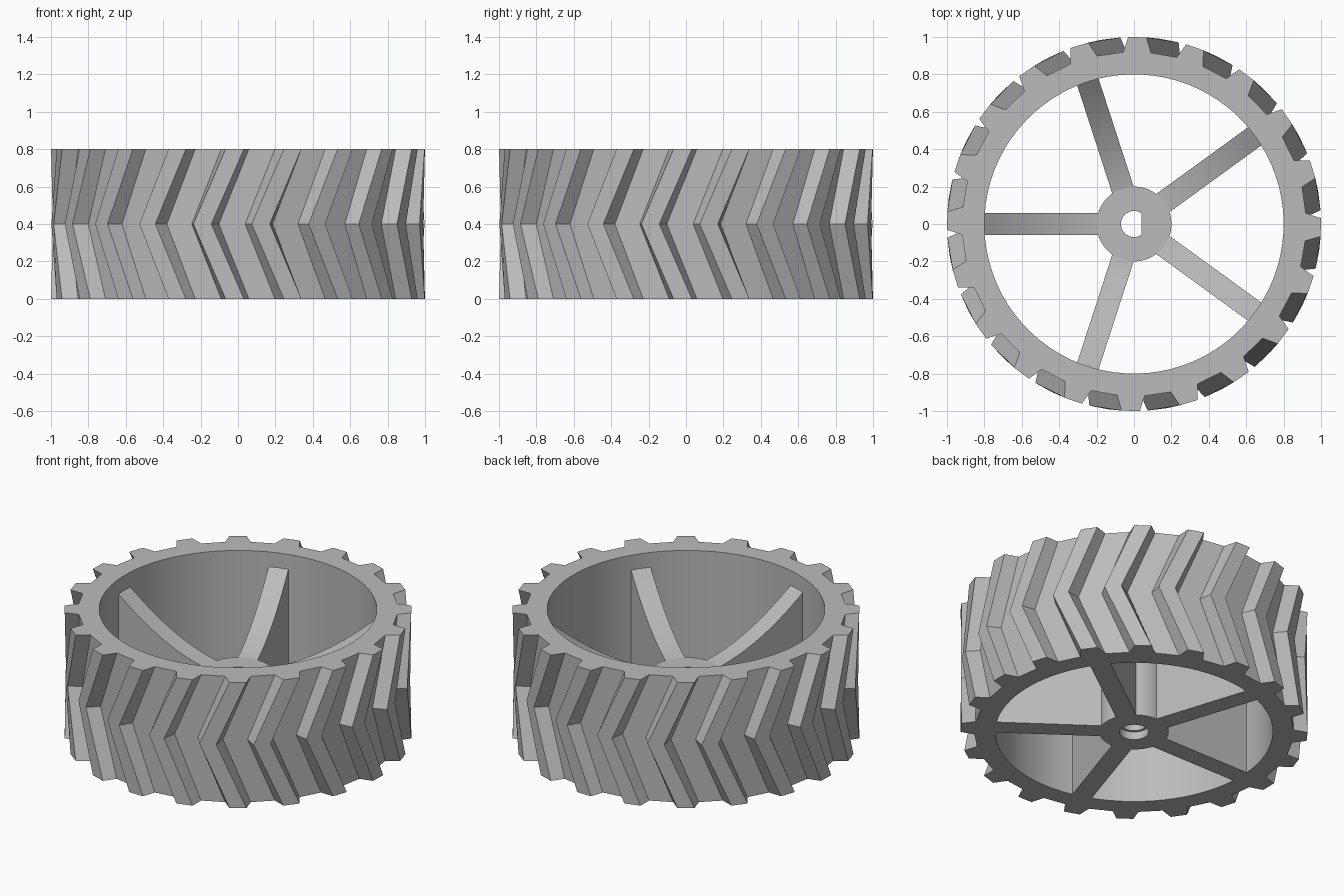
import bpy, bmesh
from math import sin, cos, radians, tau

if "Cube" in bpy.data.objects:
    bpy.data.objects.remove(bpy.data.objects["Cube"])

HEIGHT, TEETH, SPOKES = 0.8, 20, 5
HUB_R, RIM_IN, FLOOR_R, TIP_R = 0.2, 0.8, 0.92, 1.0

grey = bpy.data.materials.new("plain grey")
grey.use_nodes = True
grey.diffuse_color = (0.5, 0.5, 0.5, 1)
grey.node_tree.nodes["Principled BSDF"].inputs["Base Color"].default_value = (0.5, 0.5, 0.5, 1)


def finish(name, bm):
    bmesh.ops.recalc_face_normals(bm, faces=bm.faces)
    mesh = bpy.data.meshes.new(name)
    bm.to_mesh(mesh)
    bm.free()
    mesh.materials.append(grey)
    obj = bpy.data.objects.new(name, mesh)
    bpy.context.collection.objects.link(obj)
    return obj


def smooth(obj):
    bpy.ops.object.select_all(action="DESELECT")
    obj.select_set(True)
    bpy.context.view_layer.objects.active = obj
    bpy.ops.object.shade_smooth_by_angle(angle=radians(20))


def loft(name, loops):
    """Join rings of points one to the next, and the last to the first."""
    bm = bmesh.new()
    rings = [[bm.verts.new(p) for p in loop] for loop in loops]
    n = len(rings[0])
    for a, b in zip(rings, rings[1:] + rings[:1]):
        for i in range(n):
            j = (i + 1) % n
            bm.faces.new((a[i], a[j], b[j], b[i]))
    return finish(name, bm)


def circle(radius, z, count, start=0.0, flat=None):
    pts = []
    for i in range(count):
        a = start + tau * i / count
        x = radius * cos(a)
        pts.append((x if flat is None else min(x, flat), radius * sin(a), z))
    return pts


def tread(z, centre):
    """Toothed outline: four points for each tapered tooth."""
    tooth = [(-4.6, FLOOR_R), (-2.8, TIP_R), (2.8, TIP_R), (4.6, FLOOR_R)]
    pts = []
    for k in range(TEETH):
        for offset, r in tooth:
            a = radians(centre + offset + 360 / TEETH * k)
            pts.append((r * cos(a), r * sin(a), z))
    return pts


# Rim with chevron tread, twisted one way then back
TOP, MID = -1.0, -11.0
start = radians(TOP - 6.75)
smooth(loft("treaded_rim", [
    circle(RIM_IN, 0, TEETH * 4, start),
    tread(0, TOP),
    tread(HEIGHT / 2, MID),
    tread(HEIGHT, TOP),
    circle(RIM_IN, HEIGHT, TEETH * 4, start),
]))

# Hub with a flatted axle hole and a round recess underneath
SEG = 64
smooth(loft("hub", [
    circle(HUB_R, 0, SEG),
    circle(HUB_R, 0.4, SEG),
    circle(0.07, 0.4, SEG, flat=0.04),
    circle(0.07, 0.05, SEG, flat=0.04),
    circle(0.085, 0.05, SEG),
    circle(0.085, 0, SEG),
]))


# Spokes with a dished upper edge
def spoke(name, angle, width=0.12, r0=0.17, r1=0.81, steps=16):
    bm = bmesh.new()
    c, s = cos(angle), sin(angle)
    rs = [r0 + (r1 - r0) * i / steps for i in range(steps + 1)]
    profile = [(r0, 0)] + [(r, 0.38 + 0.51 * r * r) for r in rs] + [(r1, 0)]
    sides = []
    for w in (-width / 2, width / 2):
        sides.append([bm.verts.new((r * c - w * s, r * s + w * c, z)) for r, z in profile])
        bm.faces.new(sides[-1])
    for i in range(len(profile)):
        j = (i + 1) % len(profile)
        bm.faces.new((sides[0][i], sides[0][j], sides[1][j], sides[1][i]))
    smooth(finish(name, bm))


for k in range(SPOKES):
    spoke(f"spoke_{k + 1}", tau * (0.5 + k / SPOKES))
